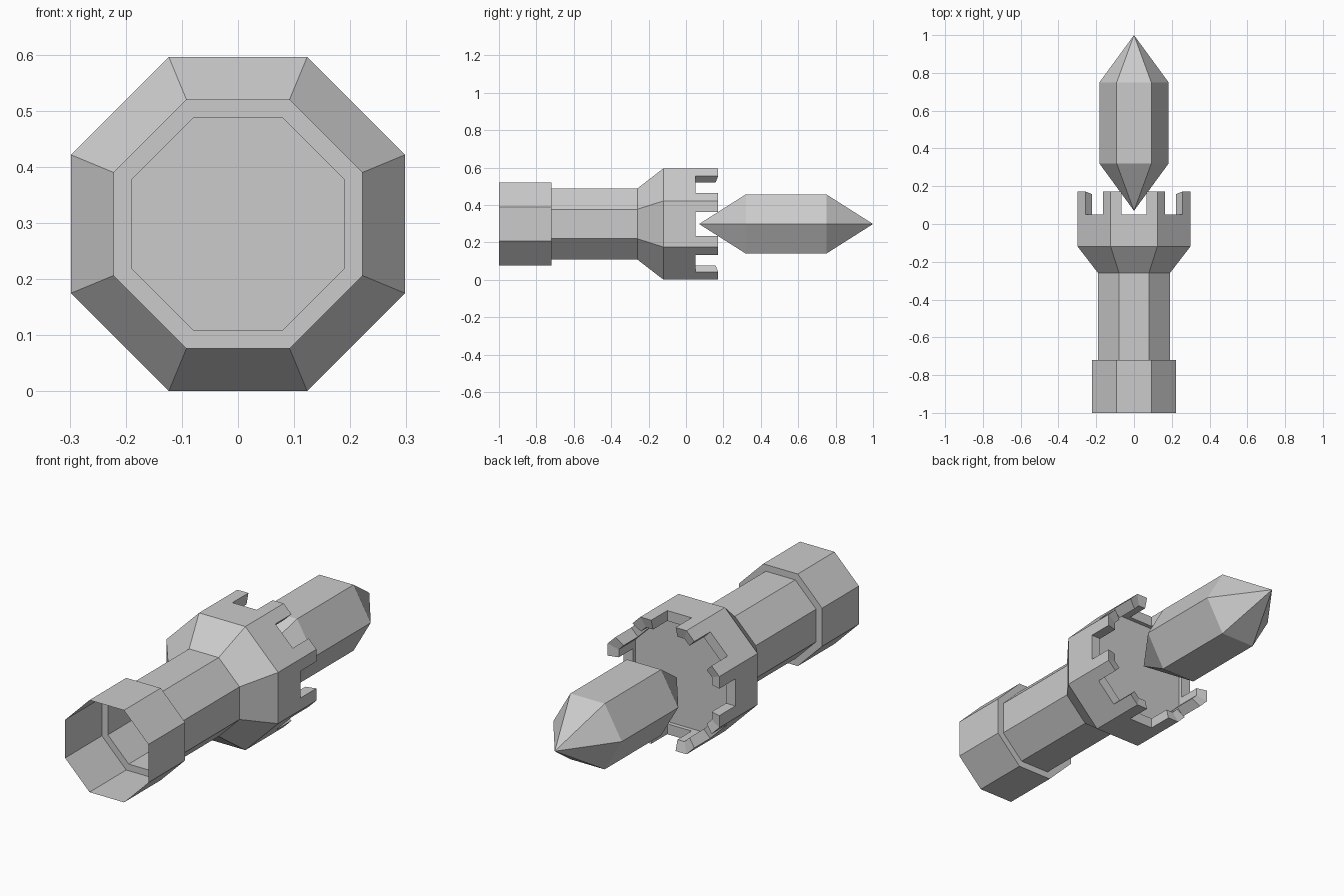
import bpy, bmesh
from math import cos, sin, tan, pi

if "Cube" in bpy.data.objects:
    bpy.data.objects.remove(bpy.data.objects["Cube"])

CZ = 0.298          # height of the long axis
HALF = tan(pi / 8)  # half side length of an octagon per unit of apothem


def finish(name, bm):
    bmesh.ops.remove_doubles(bm, verts=bm.verts[:], dist=1e-4)
    bmesh.ops.recalc_face_normals(bm, faces=bm.faces[:])
    me = bpy.data.meshes.new(name)
    bm.to_mesh(me)
    bm.free()
    ob = bpy.data.objects.new(name, me)
    bpy.context.collection.objects.link(ob)
    return ob


def add_face(bm, pts):
    bm.faces.new([bm.verts.new(p) for p in pts])


def on_side(k, u, r, y):
    """Point on octagon side k: u along the side, r out from the axis."""
    a = k * pi / 4
    return (r * cos(a) - u * sin(a), y, CZ + r * sin(a) + u * cos(a))


# Holder: open tube, stepped grip, flared collar and notched crown
bm = bmesh.new()
profile = [(0.222, -1.0), (0.222, -0.72), (0.19, -0.72), (0.19, -0.26), (0.298, -0.12)]
RO, RI, W = 0.298, 0.248, 0.065
Y_BASE, Y_FLOOR, Y_NOTCH, Y_OUT, Y_IN = -0.12, 0.03, 0.05, 0.172, 0.158
ho, hi = RO * HALF, RI * HALF
for k in range(8):
    # tube bands
    for (r0, y0), (r1, y1) in zip(profile, profile[1:]):
        add_face(bm, [on_side(k, -r0 * HALF, r0, y0), on_side(k, r0 * HALF, r0, y0),
                      on_side(k, r1 * HALF, r1, y1), on_side(k, -r1 * HALF, r1, y1)])
    # crown walls with a notch in the middle of each side
    outline = lambda h, bottom, top: [(-h, bottom), (h, bottom), (h, top), (W, top),
                                      (W, Y_NOTCH), (-W, Y_NOTCH), (-W, top), (-h, top)]
    outer = [on_side(k, u, RO, y) for u, y in outline(ho, Y_BASE, Y_OUT)]
    inner = [on_side(k, u, RI, y) for u, y in outline(hi, Y_FLOOR, Y_IN)]
    add_face(bm, outer)
    add_face(bm, inner[::-1])
    # rim and notch thickness
    for i in range(2, 7):
        add_face(bm, [outer[i], inner[i], inner[i + 1], outer[i + 1]])
# crown floor
add_face(bm, [on_side(k, hi, RI, Y_FLOOR) for k in range(8)])
finish("crowned_holder", bm)

# Crystal: six-sided prism with a point at each end
bm = bmesh.new()
rings = [(0.0, 0.07), (0.183, 0.32), (0.183, 0.75), (0.0, 1.0)]
for k in range(6):
    a, b = k * pi / 3, (k + 1) * pi / 3
    for (r0, y0), (r1, y1) in zip(rings, rings[1:]):
        pts = []
        for r, y, t in ((r0, y0, a), (r0, y0, b), (r1, y1, b), (r1, y1, a)):
            p = (r * cos(t), y, CZ + r * sin(t))
            if p not in pts:
                pts.append(p)
        add_face(bm, pts)
finish("crystal", bm)
